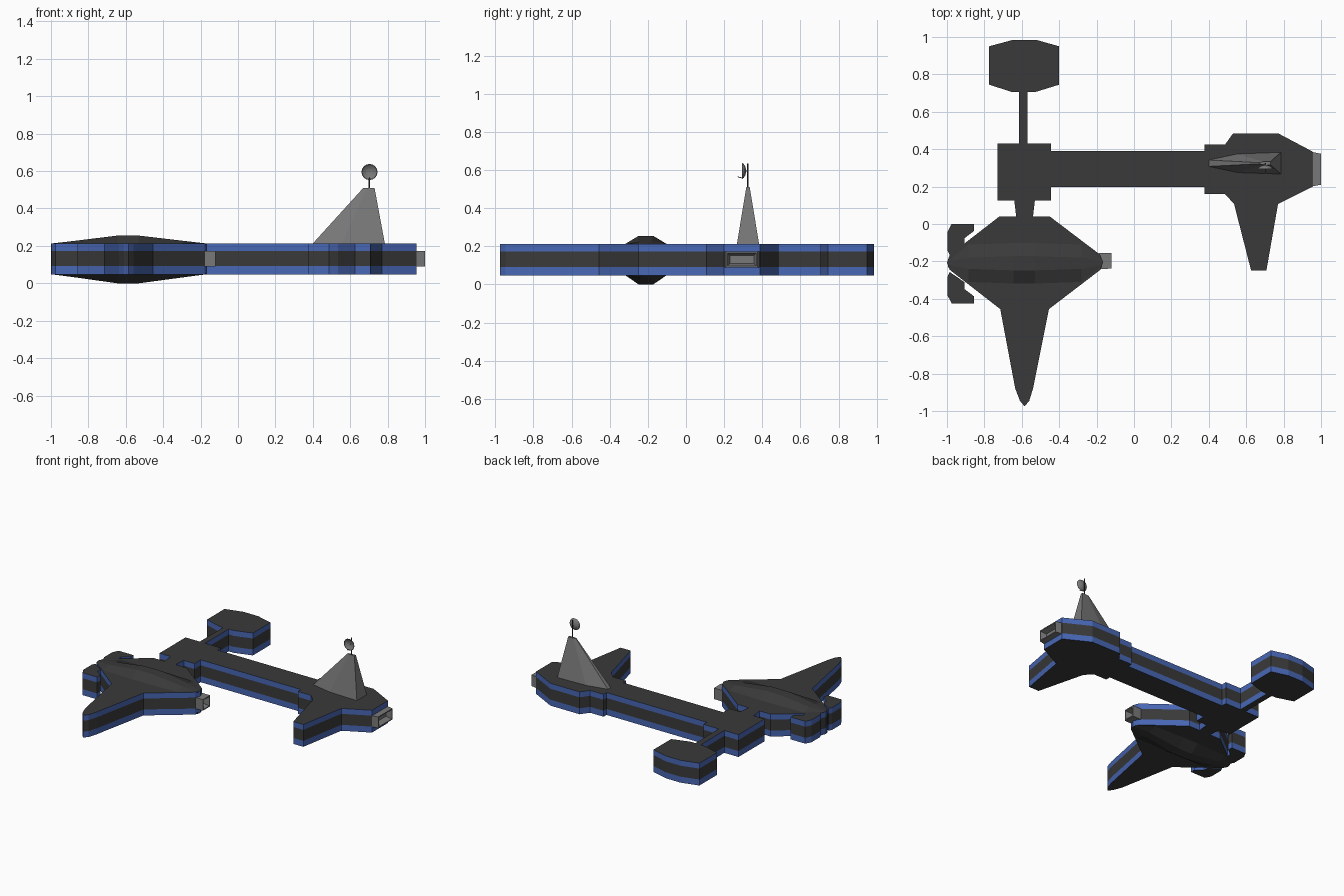
import bpy, bmesh, math
from mathutils import Vector

if "Cube" in bpy.data.objects:
    bpy.data.objects.remove(bpy.data.objects["Cube"])


def material(name, rgb):
    m = bpy.data.materials.new(name)
    m.diffuse_color = (*rgb, 1)
    m.use_nodes = True
    m.node_tree.nodes["Principled BSDF"].inputs["Base Color"].default_value = m.diffuse_color
    return m


DARK = material("dark grey", (0.042, 0.042, 0.042))
BLUE = material("blue", (0.065, 0.135, 0.46))
GREY = material("mid grey", (0.19, 0.19, 0.19))
LEVELS = [0.048, 0.092, 0.173, 0.213]
TOP = LEVELS[-1]


def finish(bm, name, mats):
    bmesh.ops.recalc_face_normals(bm, faces=bm.faces)
    me = bpy.data.meshes.new(name)
    bm.to_mesh(me)
    bm.free()
    for m in mats:
        me.materials.append(m)
    ob = bpy.data.objects.new(name, me)
    bpy.context.collection.objects.link(ob)
    return ob


def loft(name, rings, mats, caps=True, rule=None):
    """Skin closed rings of points; rule(i) gives the material of band i."""
    bm = bmesh.new()
    loops = [[bm.verts.new(p) for p in r] for r in rings]
    n = len(loops[0])
    for i, (a, b) in enumerate(zip(loops, loops[1:])):
        for k in range(n):
            f = bm.faces.new((a[k], a[(k + 1) % n], b[(k + 1) % n], b[k]))
            f.material_index = rule(i) if rule else 0
    if caps:
        bm.faces.new(loops[0])
        bm.faces.new(loops[-1])
    return finish(bm, name, mats)


def plate(name, outline):
    """Flat hull slab with a dark stripe between two blue stripes."""
    return loft(name, [[(x, y, z) for x, y in outline] for z in LEVELS],
                [DARK, BLUE], rule=lambda i: 0 if i == 1 else 1)


def rect(x0, x1, y0, y1):
    return [(x0, y0), (x1, y0), (x1, y1), (x0, y1)]


def nozzle(name, x0, x1, yc, w0, w1):
    """Box exhaust with a recessed open end facing +x."""
    zc, h = 0.131, 0.041

    def ring(x, w, hh):
        return [(x, yc - w, zc - hh), (x, yc + w, zc - hh),
                (x, yc + w, zc + hh), (x, yc - w, zc + hh)]
    return loft(name, [ring(x0 - 0.02, w0, h), ring(x1, w1, h),
                       ring(x1, w1 - 0.007, h - 0.007),
                       ring(x0 + 0.005, w1 - 0.02, h - 0.02)], [GREY])


# Docked shuttle hull
plate("shuttle_hull", [
    (-0.72, 0.04), (-0.45, 0.04), (-0.18, -0.165), (-0.165, -0.205),
    (-0.18, -0.245), (-0.455, -0.455), (-0.54, -0.88), (-0.56, -0.945),
    (-0.585, -0.975), (-0.61, -0.945), (-0.635, -0.88), (-0.715, -0.455),
    (-0.985, -0.245), (-1.0, -0.207), (-0.985, -0.165)])

# Pair of claw fins at the shuttle's tail
CY = -0.212
fin = [(-0.855, 0.212), (-0.975, 0.212), (-0.997, 0.17), (-0.997, 0.07),
       (-0.985, 0.045), (-0.905, 0.10), (-0.905, 0.137), (-0.855, 0.175)]
for side, s in (("rear", 1), ("front", -1)):
    plate(f"tail_fin_{side}", [(x, CY + s * y) for x, y in fin])

# Faceted domes above and below the shuttle
stations = [(-0.995, 0.02, 0.01, 0.0), (-0.885, 0.10, 0.03, 0.30),
            (-0.645, 0.108, 0.038, 1.0), (-0.53, 0.108, 0.038, 1.0),
            (-0.28, 0.10, 0.03, 0.30), (-0.17, 0.02, 0.01, 0.0)]
for name, base, rise in (("upper_dome", TOP, 0.042), ("lower_dome", LEVELS[0], -0.048)):
    inner = base - math.copysign(0.01, rise)
    loft(name, [[(x, -0.21 - wb, inner), (x, -0.21 - wb, base),
                 (x, -0.21 - wt, base + rise * k), (x, -0.21 + wt, base + rise * k),
                 (x, -0.21 + wb, base), (x, -0.21 + wb, inner)]
                for x, wb, wt, k in stations], [DARK])

# Docking neck, hub, boom, rear strut and rear pod
plate("docking_neck", [(-0.63, 0.04), (-0.54, 0.04), (-0.53, 0.125), (-0.64, 0.125)])
plate("hub", rect(-0.73, -0.443, 0.125, 0.43))
plate("boom", rect(-0.443, 0.377, 0.197, 0.39))
plate("rear_strut", rect(-0.614, -0.57, 0.43, 0.705))
plate("rear_pod", [(-0.775, 0.745), (-0.65, 0.705), (-0.53, 0.705), (-0.40, 0.745),
                   (-0.40, 0.95), (-0.525, 0.985), (-0.645, 0.985), (-0.775, 0.95)])

# Engine section with its side wing
plate("engine_hull", [
    (0.377, 0.16), (0.487, 0.16), (0.535, 0.107), (0.626, -0.248), (0.708, -0.248),
    (0.77, 0.107), (0.955, 0.2), (0.955, 0.387), (0.77, 0.485), (0.53, 0.485),
    (0.487, 0.425), (0.377, 0.425)])

# Exhausts
nozzle("engine_nozzle", 0.955, 1.0, 0.293, 0.095, 0.083)
nozzle("shuttle_nozzle", -0.17, -0.12, -0.197, 0.043, 0.042)

# Tapered control tower
TY = 0.325
loft("tower", [
    [(x, TY + y, TOP) for x, y in ((0.40, -0.017), (0.555, -0.05), (0.785, -0.058),
                                   (0.785, 0.058), (0.555, 0.05), (0.40, 0.017))],
    [(x, TY + y, 0.51) for x, y in ((0.67, -0.003), (0.69, -0.008), (0.73, -0.009),
                                    (0.73, 0.009), (0.69, 0.008), (0.67, 0.003))]], [GREY])


def tube(name, a, b, r, mat):
    """Thin six-sided rod from a to b."""
    a, b = Vector(a), Vector(b)
    q = (b - a).to_track_quat('Z', 'Y')
    circle = [q @ Vector((r * math.cos(t), r * math.sin(t), 0))
              for t in (math.tau * i / 6 for i in range(6))]
    loft(name, [[a + c for c in circle], [b + c for c in circle]], [mat])


# Mast, dish bowl opening to the front, and feed
tube("mast", (0.703, 0.323, 0.50), (0.703, 0.323, 0.635), 0.004, DARK)
DX, DZ = 0.703, 0.595
bowl = [(0.006, 0.315), (0.022, 0.311), (0.035, 0.304), (0.043, 0.294),
        (0.040, 0.294), (0.032, 0.300), (0.020, 0.306), (0.005, 0.309)]
loft("dish", [[(DX + r * math.cos(t), y, DZ + r * math.sin(t))
               for t in (math.tau * i / 16 for i in range(16))] for r, y in bowl], [GREY])
tube("dish_mount", (DX, 0.323, DZ), (DX, 0.308, DZ), 0.004, GREY)
tube("dish_feed", (DX, 0.297, DZ - 0.038), (DX, 0.27, DZ - 0.03), 0.0025, GREY)
